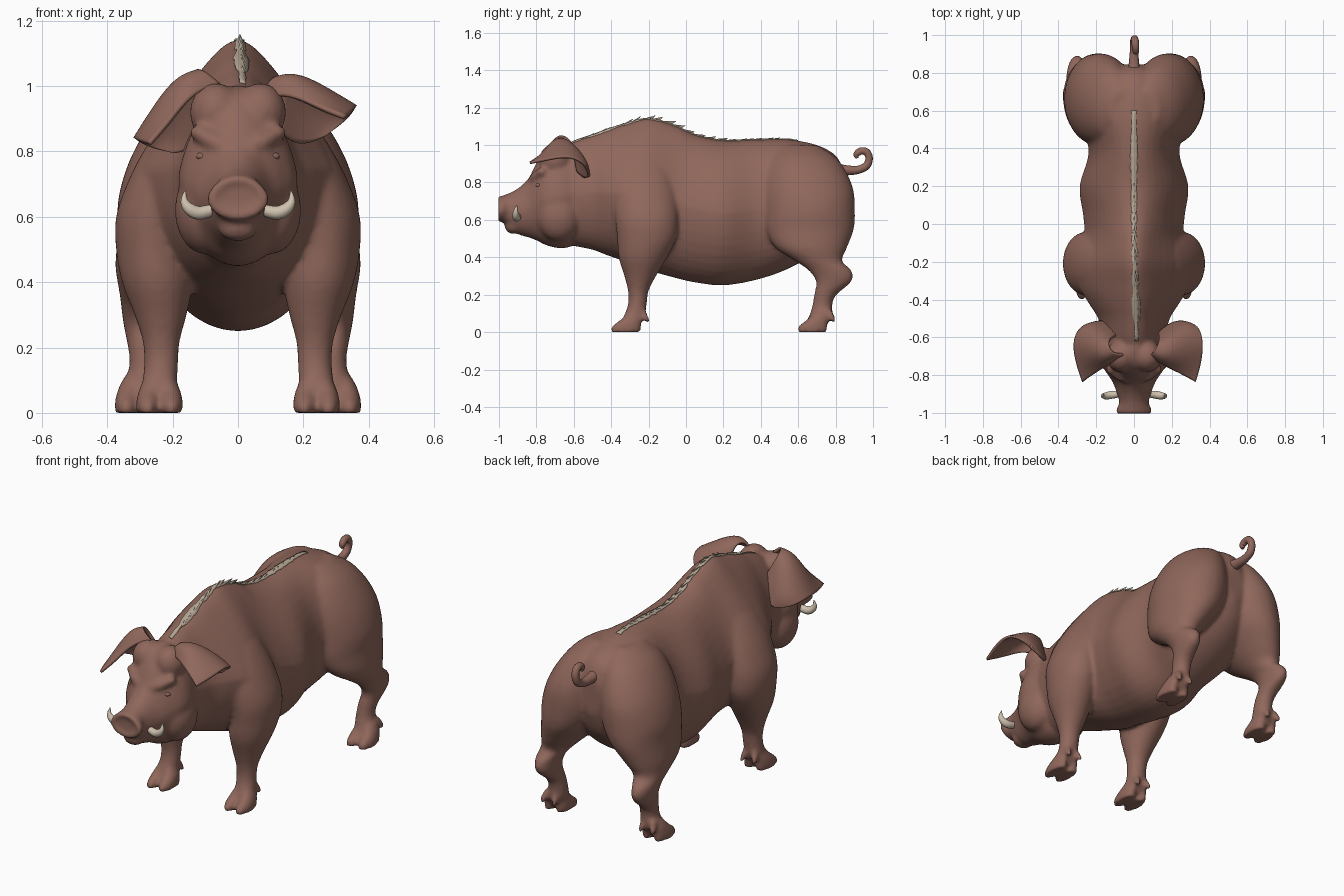
import bpy, bmesh, math, random
from mathutils import Vector, Matrix

if "Cube" in bpy.data.objects:
    bpy.data.objects.remove(bpy.data.objects["Cube"])

random.seed(4)


def material(name, rgb):
    m = bpy.data.materials.new(name)
    m.diffuse_color = (*rgb, 1)
    m.use_nodes = True
    m.node_tree.nodes["Principled BSDF"].inputs["Base Color"].default_value = m.diffuse_color
    return m


HIDE = material("brown hide", (0.275, 0.135, 0.105))
BRISTLE = material("pale bristle", (0.47, 0.39, 0.30))
IVORY = material("ivory", (0.62, 0.53, 0.42))


def smooth_rows(rows, steps=5):
    """Catmull-Rom interpolation of a list of number tuples."""
    out = []
    for i in range(len(rows) - 1):
        a, b, c, d = (rows[max(0, min(len(rows) - 1, i + j))] for j in (-1, 0, 1, 2))
        for s in range(steps):
            t = s / steps
            out.append(tuple(
                0.5 * (2 * q + (r - p) * t + (2 * p - 5 * q + 4 * r - u) * t * t
                       + (3 * q - p - 3 * r + u) * t ** 3)
                for p, q, r, u in zip(a, b, c, d)))
    return out + [tuple(rows[-1])]


def skin(bm, rings):
    """Closed surface through rings of equal point count."""
    rings = [[bm.verts.new(p) for p in ring] for ring in rings]
    n = len(rings[0])
    for a, b in zip(rings, rings[1:]):
        for i in range(n):
            j = (i + 1) % n
            bm.faces.new((a[i], a[j], b[j], b[i]))
    bm.faces.new(rings[0][::-1])
    bm.faces.new(rings[-1])


ANGLES = [i * math.tau / 40 for i in range(40)]


def trunk(bm, rows):
    """Rows: y, bottom z, top z, half width, narrowing towards the top."""
    skin(bm, [[(w * math.cos(a) * (1 - k * max(0, math.sin(a))), y,
                (zb + zt) / 2 + (zt - zb) / 2 * math.sin(a)) for a in ANGLES]
              for y, zb, zt, w, k in rows])


def limb(bm, rows, side):
    """Rows: z, centre x, centre y, half width, half depth."""
    skin(bm, [[(side * (x + rx * math.cos(a)), y + ry * math.sin(a), z) for a in ANGLES]
              for z, x, y, rx, ry in smooth_rows(rows)])


def ball(bm, centre, radii):
    bmesh.ops.create_uvsphere(bm, u_segments=20, v_segments=12, radius=1,
                              matrix=Matrix.Translation(centre) @ Matrix.Diagonal((*radii, 1)))


def finish(bm, name, mat):
    bmesh.ops.recalc_face_normals(bm, faces=bm.faces)
    me = bpy.data.meshes.new(name)
    bm.to_mesh(me)
    bm.free()
    me.materials.append(mat)
    ob = bpy.data.objects.new(name, me)
    bpy.context.collection.objects.link(ob)
    return ob


# Trunk from rump to neck
torso = smooth_rows([
    (.845, .66, .86, .05, 0), (.80, .54, .945, .15, 0), (.70, .43, 1.0, .25, .05),
    (.55, .34, 1.03, .275, .1), (.38, .28, 1.03, .24, .12), (.20, .25, 1.025, .288, .2),
    (.05, .265, 1.055, .27, .3), (-.06, .29, 1.105, .265, .42), (-.20, .33, 1.142, .31, .55),
    (-.32, .375, 1.115, .295, .55), (-.42, .41, 1.085, .24, .45), (-.50, .44, 1.055, .19, .35),
    (-.60, .46, 1.02, .165, .25), (-.70, .48, .97, .15, .2)])
bm = bmesh.new()
trunk(bm, torso)

# Head tapering into the muzzle
trunk(bm, smooth_rows([
    (-.56, .50, .98, .14, .2), (-.62, .455, 1.0, .17, .25), (-.69, .45, 1.0, .183, .25),
    (-.75, .465, .97, .17, .25), (-.80, .49, .905, .137, .2), (-.84, .505, .825, .112, .2),
    (-.89, .52, .775, .093, .1), (-.94, .55, .745, .078, 0), (-.97, .585, .735, .08, 0)]))
# Snout disc with a sunken face, and lower lip
trunk(bm, [(-.95, .60, .725, .075, .1), (-.975, .588, .73, .093, .15), (-.995, .588, .728, .097, .15),
           (-1.008, .596, .72, .088, .15), (-1.008, .605, .712, .078, .15),
           (-.995, .62, .70, .06, .15)])
ball(bm, (0, -.925, .565), (.06, .045, .04))

# Hooved front and rear legs with shoulder and ham
FRONT = [(.03, .24, -.30, .045, .05), (.09, .24, -.275, .053, .055), (.15, .235, -.26, .052, .05),
         (.22, .235, -.255, .057, .055), (.30, .237, -.245, .08, .085), (.40, .247, -.23, .108, .13),
         (.50, .258, -.21, .115, .158), (.60, .253, -.21, .12, .168), (.70, .215, -.215, .125, .172),
         (.80, .165, -.22, .125, .165), (.90, .11, -.22, .11, .14), (.97, .07, -.22, .06, .08)]
REAR = [(.03, .30, .69, .045, .06), (.09, .29, .72, .053, .06), (.15, .285, .73, .047, .053),
        (.20, .29, .745, .047, .06), (.27, .30, .79, .05, .095), (.33, .30, .77, .058, .115),
        (.38, .285, .71, .08, .125), (.45, .255, .67, .12, .19), (.55, .21, .662, .158, .235),
        (.65, .185, .66, .182, .243), (.76, .165, .655, .172, .24), (.86, .135, .64, .15, .215),
        (.94, .10, .625, .12, .17), (1.0, .07, .61, .06, .09)]
for side in (1, -1):
    for leg, fx, fy in ((FRONT, .24, -.322), (REAR, .305, .675)):
        limb(bm, leg, side)
        for t in (-.036, .036):
            # Toe and dewclaw
            limb(bm, [(0, fx + t, fy, .035, .08), (.03, fx + t, fy + .003, .036, .078),
                      (.07, fx + t * .9, fy + .03, .031, .055),
                      (.11, fx + t * .6, fy + .045, .022, .035)], side)
            limb(bm, [(.05, fx + t, fy + .118, .008, .008), (.075, fx + t, fy + .105, .016, .02),
                      (.12, fx + t * .7, fy + .08, .015, .025)], side)
    # Slanted brow, forehead and jowl
    for x, y, z in ((.045, -.815, .815), (.07, -.807, .828), (.095, -.79, .842), (.118, -.77, .857)):
        ball(bm, (side * x, y, z), (.03, .028, .026))
    ball(bm, (side * .068, -.70, .92), (.08, .085, .09))
    ball(bm, (side * .10, -.68, .62), (.094, .12, .135))

body = finish(bm, "body", HIDE)
remesh = body.modifiers.new("fuse", 'REMESH')
remesh.mode = 'VOXEL'
remesh.voxel_size = 0.011
remesh.use_smooth_shade = True
soften = body.modifiers.new("soften", 'SMOOTH')
soften.factor = 0.5
soften.iterations = 8

# Eyes
for side, label in ((1, "left"), (-1, "right")):
    bm = bmesh.new()
    ball(bm, (side * .105, -.785, .785), (.024, .02, .014))
    for f in bm.faces:
        f.smooth = True
    finish(bm, label + "_eye", HIDE)

# Arched floppy ears, front edge to back edge in each row
EAR = [
    [(.07, -.69, .96), (.10, -.69, 1.02), (.13, -.64, 1.03), (.14, -.60, .97), (.13, -.58, .86)],
    [(.15, -.74, .98), (.155, -.71, 1.055), (.21, -.62, 1.03), (.22, -.545, .95), (.17, -.54, .82)],
    [(.25, -.79, .93), (.27, -.72, .985), (.31, -.62, .975), (.30, -.52, .92), (.23, -.515, .83)],
    [(.325, -.835, .905), (.355, -.73, .925), (.365, -.62, .945), (.34, -.54, .90), (.27, -.52, .85)]]
for side, label, droop in ((1, "left", 0), (-1, "right", 23)):
    bm = bmesh.new()
    root = Vector((.10, -.64, 1.0))
    turn = Matrix.Rotation(math.radians(droop), 3, 'Y')
    grid = []
    for i, row in enumerate(EAR):
        pts = [turn @ (Vector(p) - root) + root for p in row]
        # The drooping ear keeps its raised root
        lift = .03 * (1 - i / 3) if droop else 0
        grid.append([bm.verts.new((side * p.x, p.y, p.z + lift)) for p in pts])
    for a, b in zip(grid, grid[1:]):
        for i in range(4):
            bm.faces.new((a[i], a[i + 1], b[i + 1], b[i])).smooth = True
    ear = finish(bm, label + "_ear", HIDE)
    rounding = ear.modifiers.new("round", 'SUBSURF')
    rounding.levels = rounding.render_levels = 3
    rounding.boundary_smooth = 'PRESERVE_CORNERS'
    thick = ear.modifiers.new("thickness", 'SOLIDIFY')
    thick.thickness = 0.014
    thick.offset = 0


def horn(name, points, mat):
    """Tapered round tube; points are x, y, z, radius."""
    path = smooth_rows(points)
    centres = [Vector(p[:3]) for p in path]
    bm = bmesh.new()
    rings = []
    across = None
    for i, c in enumerate(centres):
        d = (centres[min(i + 1, len(path) - 1)] - centres[max(i - 1, 0)]).normalized()
        across = across or d.orthogonal()
        across = (across - d * across.dot(d)).normalized()
        up = d.cross(across)
        rings.append([c + path[i][3] * (across * math.cos(t) + up * math.sin(t))
                      for t in ANGLES[::3]])
    skin(bm, rings)
    for f in bm.faces:
        f.smooth = len(f.verts) == 4
    return finish(bm, name, mat)


# Tusks and curled tail
for side, label in ((1, "left"), (-1, "right")):
    horn(label + "_tusk", [(side * x, y, z, r) for x, y, z, r in (
        (.08, -.90, .62, .018), (.12, -.905, .612, .021), (.148, -.91, .624, .019),
        (.164, -.91, .648, .012), (.162, -.905, .68, .002))], IVORY)
horn("tail", [(0, .80, .87, .034), (0, .86, .865, .027), (0, .92, .868, .022),
              (0, .965, .89, .021), (.003, .979, .93, .020), (.006, .965, .962, .020),
              (.008, .935, .968, .019), (.01, .912, .95, .017), (.01, .915, .93, .008)], HIDE)


def back(x, y):
    """Height of the back at x, y."""
    for a, b in zip(torso, torso[1:]):
        if b[0] <= y <= a[0]:
            t = (y - a[0]) / (b[0] - a[0])
            zb, zt, w, k = (p + (q - p) * t for p, q in zip(a[1:], b[1:]))
            c = min(1, abs(x) / (w * (1 - k)))
            return (zb + zt) / 2 + (zt - zb) / 2 * math.sqrt(1 - c * c)
    return 1.0


# Ragged bristle ribbon along the spine
bm = bmesh.new()
last = None
for i in range(62):
    y = -.62 + i * .02
    mid = .012 * max(0, -y) * 2
    wide = .012 * math.exp(-((y + .42) / .06) ** 2) + .008 * math.exp(-((y - .35) / .1) ** 2)
    w = random.uniform(.008, .018) + wide
    row = [bm.verts.new((x, y, back(x, y) + .004)) for x in (mid - w, mid, mid + w)]
    if last:
        for j in (0, 1):
            bm.faces.new((last[j], last[j + 1], row[j + 1], row[j])).smooth = True
    last = row
ribbon = finish(bm, "crest_ribbon", BRISTLE)
ribbon.modifiers.new("thickness", 'SOLIDIFY').thickness = 0.008

# Tufts leaning backwards out of the ribbon
bm = bmesh.new()
y = -.56
while y < .50:
    lift = random.uniform(.012, .026) if -.4 < y < .15 else .008
    x = .024 * max(0, -y)
    length = random.uniform(.06, .085)
    l, r, tip, low = (bm.verts.new(p) for p in (
        (x - .011, y, back(x, y)), (x + .011, y, back(x, y)),
        (x, y + length, back(x, y + length) + lift),
        (x, y + length * .6, back(x, y + length * .6) - .01)))
    for face in ((l, r, tip), (l, tip, low), (r, low, tip), (l, low, r)):
        bm.faces.new(face)
    y += random.uniform(.045, .065)
finish(bm, "crest_tufts", BRISTLE)
